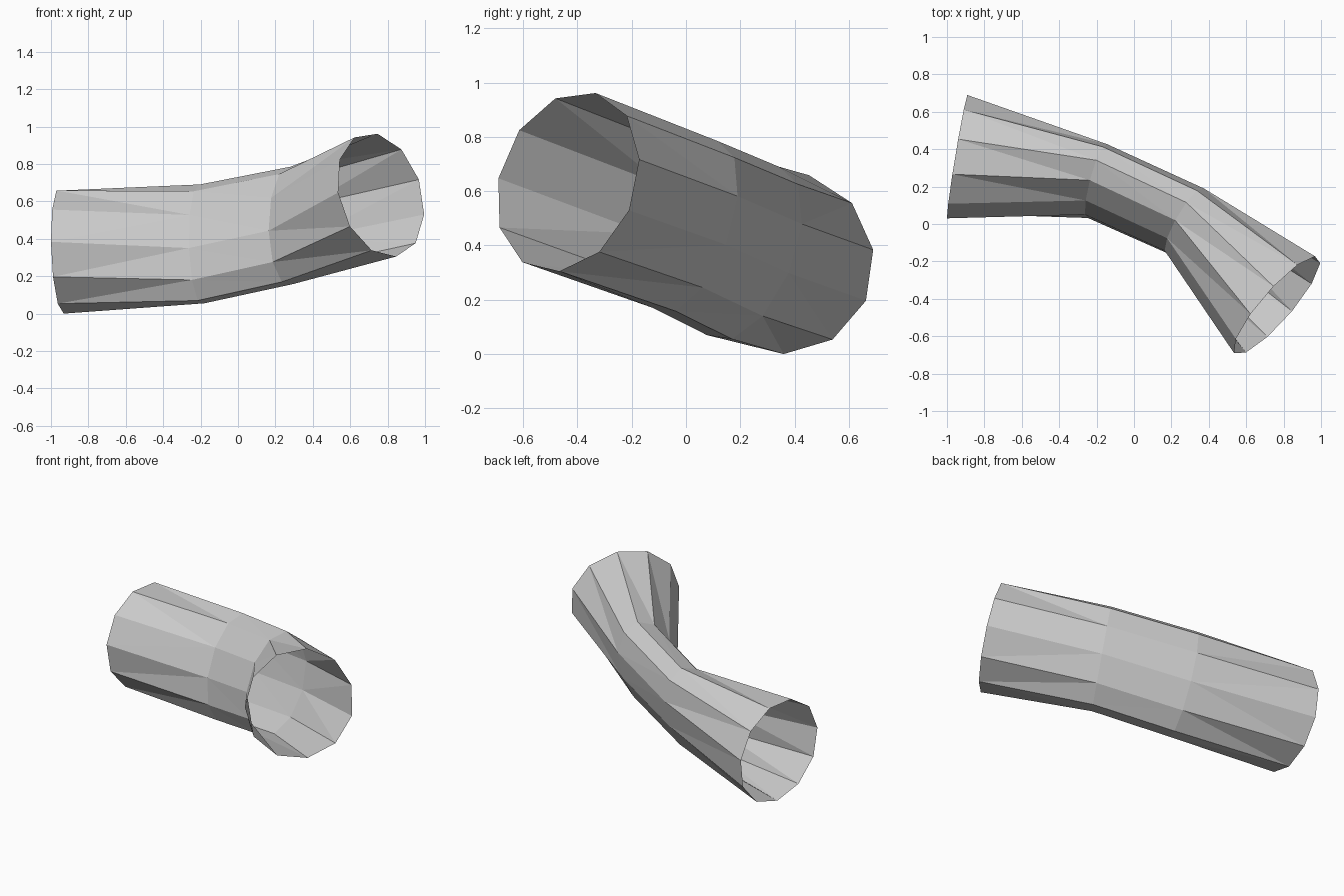
import bpy, bmesh, math
from mathutils import Vector

if "Cube" in bpy.data.objects:
    bpy.data.objects.remove(bpy.data.objects["Cube"])

SIDES = 11

# Rings along the bent tube: centre, half-axis to the bottom, half-axis to the outer side
RINGS = [
    ((-0.944, 0.36, 0.336), (0.012, 0.0, -0.336), (0.055, 0.333, 0.0)),
    ((-0.20, 0.23, 0.37), (0.02, -0.06, -0.315), (0.06, 0.19, 0.065)),
    ((0.272, 0.016, 0.468), (0.023, -0.054, -0.31), (0.106, 0.168, 0.07)),
    ((0.763, -0.436, 0.635), (0.082, -0.03, -0.33), (0.218, 0.262, 0.035)),
]


def add_ring(bm, centre, a, b):
    c, a, b = Vector(centre), Vector(a), Vector(b)
    angles = [2 * math.pi * i / SIDES for i in range(SIDES)]
    return [bm.verts.new(c + a * math.cos(t) + b * math.sin(t)) for t in angles]


# Open-ended bent tube, pinched at the bend
bm = bmesh.new()
rings = [add_ring(bm, *r) for r in RINGS]
for r0, r1 in zip(rings, rings[1:]):
    for i in range(SIDES):
        j = (i + 1) % SIDES
        bm.faces.new((r0[i], r1[i], r1[j], r0[j]))

# Flat triangles, normals facing outward
bmesh.ops.triangulate(bm, faces=bm.faces[:])
bm.normal_update()
bm.faces.ensure_lookup_table()
face = next(f for f in bm.faces if rings[0][0] in f.verts)
if face.normal.dot(rings[0][0].co - Vector(RINGS[0][0])) < 0:
    bmesh.ops.reverse_faces(bm, faces=bm.faces[:])

mesh = bpy.data.meshes.new("bent_tube")
bm.to_mesh(mesh)
bm.free()
tube = bpy.data.objects.new("bent_tube", mesh)
bpy.context.collection.objects.link(tube)
